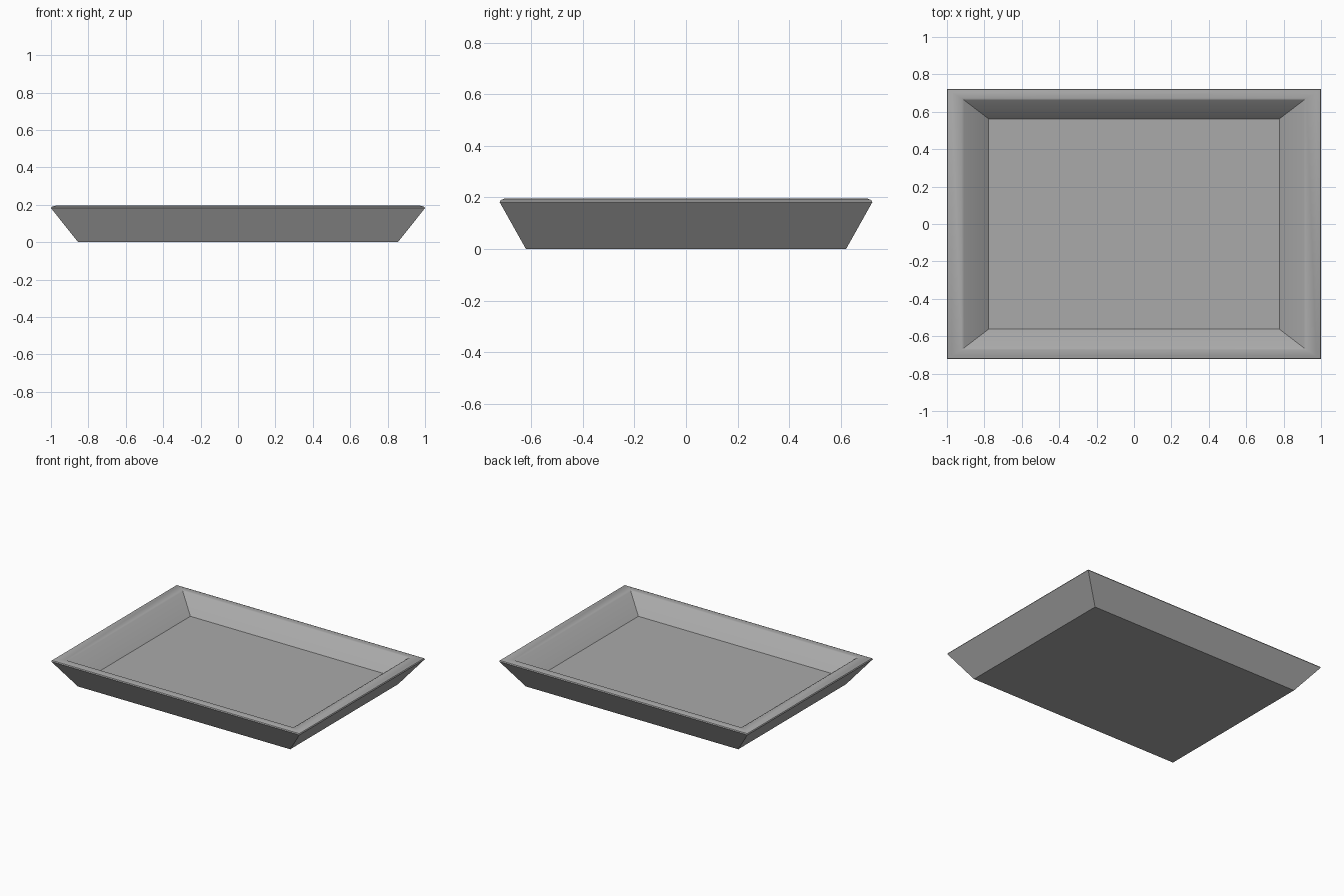
import bpy
import bmesh
import math

cube = bpy.data.objects.get("Cube")
if cube:
    bpy.data.objects.remove(cube, do_unlink=True)

grey = bpy.data.materials.new("mid_grey")
grey.use_nodes = True
colour = (0.40, 0.40, 0.40, 1)
grey.diffuse_color = colour
grey.node_tree.nodes["Principled BSDF"].inputs["Base Color"].default_value = colour


def ring(bm, half_x, half_y, z):
    """Rectangular loop of four vertices."""
    return [bm.verts.new((sx * half_x, sy * half_y, z))
            for sx, sy in ((-1, -1), (1, -1), (1, 1), (-1, 1))]


# Tray section from the underside, over the rounded rim, down to the floor
section = [
    (0.855, 0.62, 0.0),
    (1.0, 0.722, 0.182),
    (0.996, 0.718, 0.189),
    (0.975, 0.705, 0.195),
    (0.922, 0.672, 0.195),
    (0.908, 0.662, 0.188),
    (0.777, 0.562, 0.08),
]

bm = bmesh.new()
rings = [ring(bm, *s) for s in section]
for lower, upper in zip(rings, rings[1:]):
    for i in range(4):
        j = (i + 1) % 4
        bm.faces.new((lower[i], lower[j], upper[j], upper[i]))

# Underside and tray floor
bm.faces.new(rings[0][::-1])
bm.faces.new(rings[-1])
bmesh.ops.recalc_face_normals(bm, faces=bm.faces)

mesh = bpy.data.meshes.new("tray")
bm.to_mesh(mesh)
bm.free()
mesh.materials.append(grey)
tray = bpy.data.objects.new("tray", mesh)
bpy.context.collection.objects.link(tray)

# Soft rim, crisp corners and floor edge
bpy.ops.object.select_all(action="DESELECT")
tray.select_set(True)
bpy.context.view_layer.objects.active = tray
bpy.ops.object.shade_smooth_by_angle(angle=math.radians(35))
